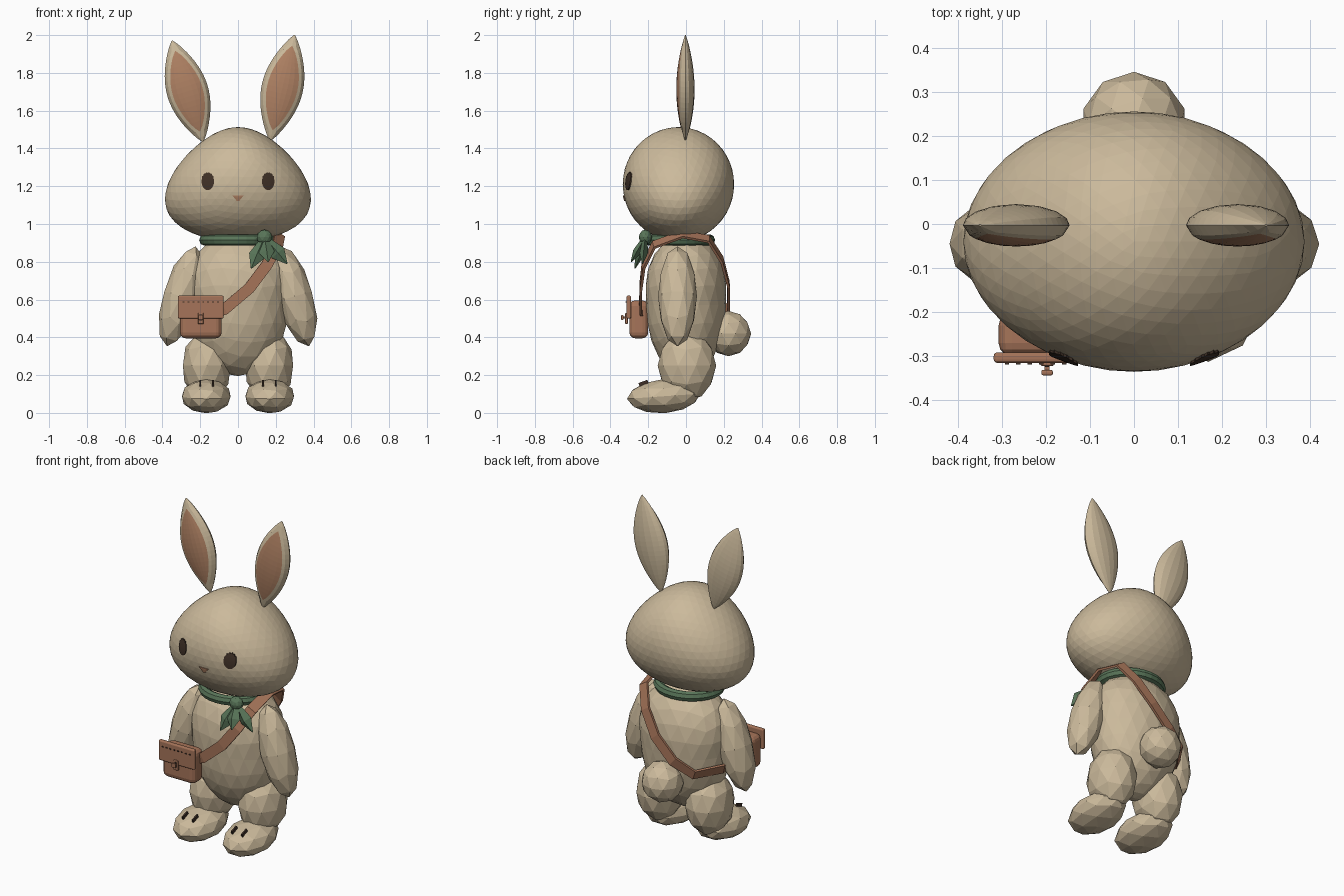
import bpy, bmesh, math
from mathutils import Vector, Matrix

cube = bpy.data.objects.get("Cube")
if cube:
    bpy.data.objects.remove(cube, do_unlink=True)


def material(name, rgb):
    m = bpy.data.materials.new(name)
    m.use_nodes = True
    m.diffuse_color = (*rgb, 1)
    m.node_tree.nodes["Principled BSDF"].inputs["Base Color"].default_value = (*rgb, 1)
    return m


FUR = material("tan fur", (0.6, 0.49, 0.33))
INNER = material("inner ear brown", (0.43, 0.22, 0.125))
LEATHER = material("leather brown", (0.38, 0.175, 0.1))
GREEN = material("scarf green", (0.1, 0.18, 0.1))
DARK = material("dark brown", (0.05, 0.03, 0.02))


def finish(name, bm, *mats):
    bmesh.ops.recalc_face_normals(bm, faces=bm.faces[:])
    mesh = bpy.data.meshes.new(name)
    bm.to_mesh(mesh)
    bm.free()
    for m in mats:
        mesh.materials.append(m)
    ob = bpy.data.objects.new(name, mesh)
    bpy.context.collection.objects.link(ob)
    return ob


def blob(name, loc, radii, mat, detail=2, tilt=0, axis="Y", shape=None):
    """Faceted ball, optionally reshaped, stretched, tilted and placed."""
    bm = bmesh.new()
    bmesh.ops.create_icosphere(bm, subdivisions=detail, radius=1)
    if shape:
        for v in bm.verts:
            v.co = shape(v.co)
    bm.transform(Matrix.Translation(loc) @ Matrix.Rotation(math.radians(tilt), 4, axis)
                 @ Matrix.Diagonal((*radii, 1)))
    return finish(name, bm, mat)


def box(name, loc, size, mat, bevel=0.0, tilt=0):
    bm = bmesh.new()
    bmesh.ops.create_cube(bm, size=1)
    bm.transform(Matrix.Diagonal((*size, 1)))
    if bevel:
        bmesh.ops.bevel(bm, geom=bm.edges[:], offset=bevel, segments=3,
                        profile=0.5, affect="EDGES")
    bm.transform(Matrix.Translation(loc) @ Matrix.Rotation(math.radians(tilt), 4, "X"))
    return finish(name, bm, mat)


# Head: a ball whose width grows toward the cheeks
HEAD = Vector((0, -0.04, 1.21))
DEPTH, HEIGHT = 0.295, 0.303


def head_width(u):
    return 0.372 - 0.11 * u


blob("head", HEAD, (1, DEPTH, HEIGHT), FUR, 4,
     shape=lambda p: Vector((p.x * head_width(p.z), p.y, p.z)))


def on_face(x, z, lift=0.005):
    u = (z - HEAD.z) / HEIGHT
    return Vector((x, HEAD.y - lift - DEPTH * math.sqrt(1 - u * u - (x / head_width(u)) ** 2), z))


def face_patch(name, x, z, outline, mat):
    """Thin patch hugging the front of the head."""
    bm = bmesh.new()
    centre = bm.verts.new(on_face(x, z))
    rings = [[bm.verts.new(on_face(x + a * s, z + b * s)) for a, b in outline] for s in (0.5, 1)]
    rings.append([bm.verts.new(on_face(x + a, z + b, -0.004)) for a, b in outline])
    n = len(outline)
    for i in range(n):
        j = (i + 1) % n
        bm.faces.new((centre, rings[0][i], rings[0][j]))
        for r, s in zip(rings, rings[1:]):
            bm.faces.new((r[i], s[i], s[j], r[j]))
    finish(name, bm, mat)


# Eyes with a lightly fringed upper edge, and a small nose
oval = []
for i in range(32):
    a = math.tau * i / 32
    r = 1.08 if i % 2 and math.sin(a) > 0.2 else 0.97
    oval.append((0.034 * r * math.cos(a), 0.047 * r * math.sin(a)))
for side, label in ((1, "left"), (-1, "right")):
    face_patch(label + "_eye", side * 0.16, 1.225, oval, DARK)
face_patch("nose", 0, 1.138, [(-0.03, 0.013), (0.03, 0.013), (0.006, -0.017), (-0.006, -0.017)], INNER)


# Ears: pointed lenses with a coloured inner panel on the front
def ear(name, base, length, lean):
    bm = bmesh.new()
    rows, grid = 20, []
    for i in range(rows + 1):
        t = i / rows
        w = 0.003 + 0.107 * math.sin(math.pi * t) ** 0.85
        d = 0.002 + 0.046 * math.sin(math.pi * t) ** 0.85
        inner = 0.081 * max(0, math.sin(math.pi * (t - 0.1) / 0.8)) ** 0.8 if 0.1 < t < 0.9 else 0
        k = inner / w
        half = [k, k * 0.67, k * 0.33]
        front = [-1, -(1 + k) / 2] + [-h for h in half] + [0] + half[::-1] + [(1 + k) / 2, 1]
        pts = [(u, -1) for u in front] + [(-math.cos(math.pi * j / 8) * -1, 1) for j in range(1, 8)]
        grid.append([bm.verts.new((u * w, s * d * math.sqrt(max(0, 1 - u * u)), t * length))
                     for u, s in pts])
    n = len(grid[0])
    for i in range(rows):
        for j in range(n):
            k = (j + 1) % n
            f = bm.faces.new((grid[i][j], grid[i][k], grid[i + 1][k], grid[i + 1][j]))
            f.material_index = int(2 <= j <= 7)
    bm.faces.new(grid[0])
    bm.faces.new(grid[-1])
    bmesh.ops.remove_doubles(bm, verts=bm.verts[:], dist=0.0005)
    bm.transform(Matrix.Translation(base) @ Matrix.Rotation(math.radians(lean), 4, "Y"))
    finish(name, bm, FUR, INNER)


ear("left_ear", (0.17, -0.003, 1.44), 0.575, 13)
ear("right_ear", (-0.185, -0.003, 1.435), 0.56, -17)

# Body and tail
blob("body", (0, 0, 0.57), (0.27, 0.212, 0.375), FUR, 3,
     shape=lambda p: Vector((p.x * (1 + 0.3 * max(p.z, 0)), p.y * (1 + 0.2 * max(p.z, 0)), p.z)))
blob("tail", (0, 0.225, 0.42), (0.12, 0.12, 0.12), FUR)

# Limbs
for side, label in ((1, "left"), (-1, "right")):
    blob(label + "_arm", (side * 0.3, -0.045, 0.617), (0.098, 0.103, 0.275), FUR, 2, -16 * side)
    blob(label + "_leg", (side * 0.165, 0.005, 0.25), (0.133, 0.155, 0.19), FUR)
    blob(label + "_foot", (side * 0.168, -0.118, 0.088), (0.134, 0.195, 0.09), FUR, 2, 4, "X")
    for k, x in enumerate((0.132, 0.2)):
        box(f"{label}_toe_mark_{k}", (side * x, -0.225, 0.157), (0.009, 0.05, 0.02), DARK, tilt=20)

# Neck scarf: ring, knot and two hanging ends
bpy.ops.mesh.primitive_torus_add(major_segments=28, minor_segments=8, major_radius=0.18,
                                 minor_radius=0.03, location=(0, -0.035, 0.915))
scarf = bpy.context.object
scarf.name = "scarf_ring"
scarf.scale = (0.98, 0.9, 1)
scarf.data.materials.append(GREEN)
KNOT = Vector((0.14, -0.215, 0.93))
blob("scarf_knot", KNOT, (0.042, 0.035, 0.04), GREEN)


def scarf_end(name, tip):
    axis = Vector(tip) - KNOT
    turn = Vector((0, 0, -1)).rotation_difference(axis).to_matrix().to_4x4()
    bm = bmesh.new()
    stations = [(0, 0.012, 0.012), (0.6, 0.042, 0.022), (1, 0.003, 0.003)]
    rings = [[bm.verts.new((x * w, y * d, -t * axis.length))
              for x, y in ((1, 0), (0, 1), (-1, 0), (0, -1))] for t, w, d in stations]
    for r, s in zip(rings, rings[1:]):
        for i in range(4):
            j = (i + 1) % 4
            bm.faces.new((r[i], r[j], s[j], s[i]))
    bm.faces.new(rings[0])
    bm.faces.new(rings[-1])
    bm.transform(Matrix.Translation(KNOT) @ turn)
    finish(name, bm, GREEN)


scarf_end("scarf_end_inner", (0.07, -0.27, 0.765))
scarf_end("scarf_end_outer", (0.26, -0.23, 0.79))
scarf_end("scarf_end_middle", (0.16, -0.29, 0.8))

# Shoulder strap: a flat band looping around the body
path = [Vector(p) for p in (
    (-0.2, -0.225, 0.5), (-0.07, -0.24, 0.55), (0.06, -0.24, 0.66), (0.15, -0.225, 0.78),
    (0.21, -0.17, 0.89), (0.22, -0.02, 0.945), (0.2, 0.12, 0.92), (0.14, 0.19, 0.81),
    (0.05, 0.225, 0.68), (-0.07, 0.225, 0.56), (-0.18, 0.18, 0.49), (-0.28, 0.04, 0.5),
    (-0.27, -0.14, 0.51))]
bm = bmesh.new()
rings = []
for i, p in enumerate(path):
    along = (path[(i + 1) % len(path)] - path[i - 1]).normalized()
    out = p - Vector((0, 0, 0.6))
    out = (out - along * out.dot(along)).normalized()
    across = along.cross(out)
    rings.append([bm.verts.new(p + across * a * 0.03 + out * b * 0.007)
                  for a, b in ((-1, -1), (1, -1), (1, 1), (-1, 1))])
for i, r in enumerate(rings):
    s = rings[(i + 1) % len(rings)]
    for j in range(4):
        k = (j + 1) % 4
        bm.faces.new((r[j], r[k], s[k], s[j]))
finish("shoulder_strap", bm, LEATHER)

# Satchel with flap, stitches and clasp
BX = -0.197
box("satchel", (BX, -0.25, 0.495), (0.22, 0.1, 0.2), LEATHER, 0.03)
box("satchel_flap", (BX, -0.303, 0.56), (0.242, 0.024, 0.122), LEATHER, 0.008)
for i in range(8):
    box(f"stitch_{i}", (BX + (i - 3.5) * 0.026, -0.316, 0.588), (0.01, 0.006, 0.006), DARK)
box("clasp_tab", (BX, -0.315, 0.5), (0.03, 0.014, 0.06), LEATHER, 0.004)
box("clasp_slot", (BX, -0.322, 0.505), (0.012, 0.004, 0.03), DARK)
box("clasp_pin", (BX, -0.328, 0.505), (0.012, 0.02, 0.012), LEATHER)
box("clasp_knob", (BX, -0.337, 0.505), (0.026, 0.012, 0.026), LEATHER, 0.004)
